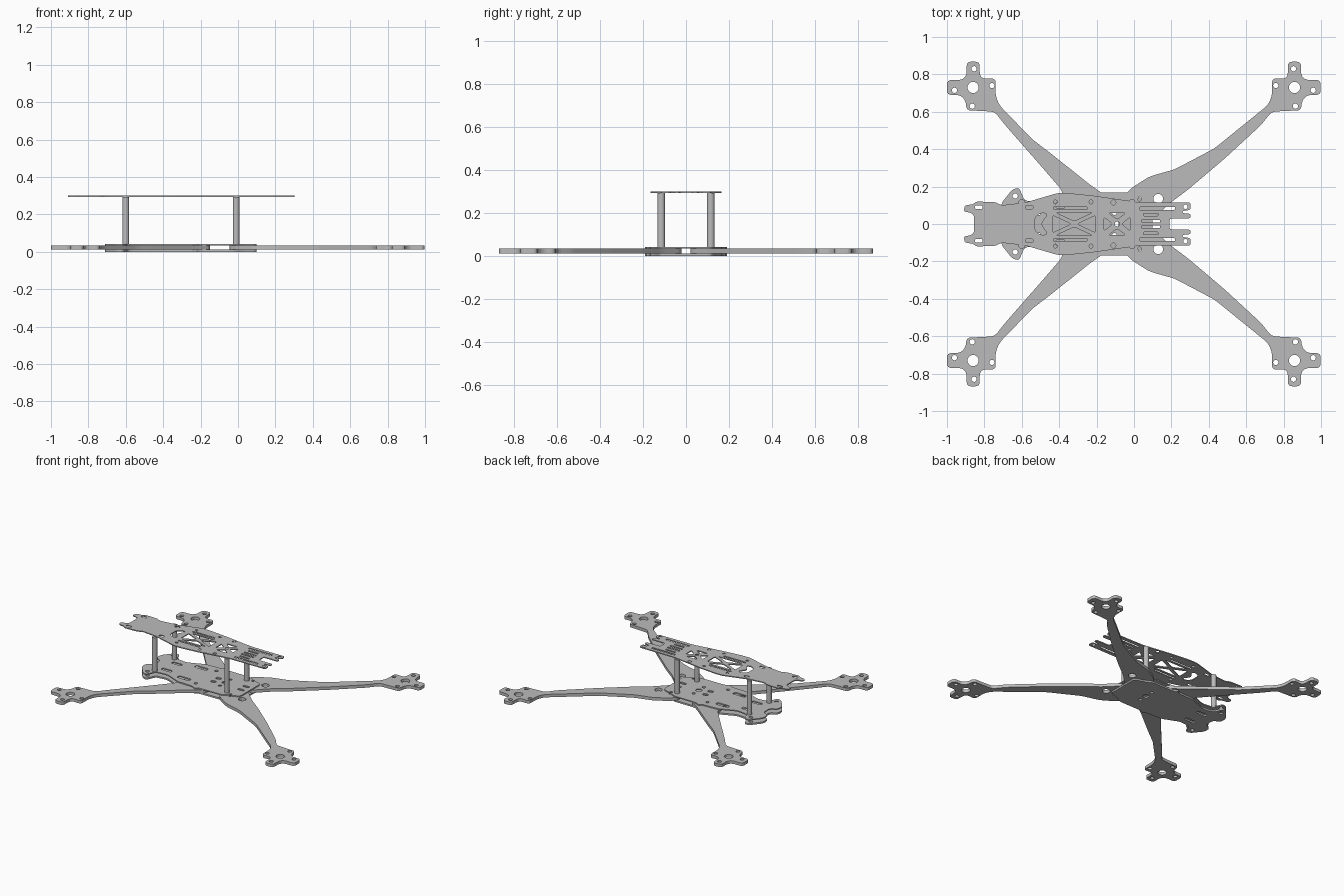
import bpy
import bmesh
import math
from mathutils import Vector

default_cube = bpy.data.objects.get("Cube")
if default_cube:
    bpy.data.objects.remove(default_cube, do_unlink=True)

# Single grey finish shared by every part
GREY = (0.5, 0.5, 0.5, 1)
grey = bpy.data.materials.new("plate grey")
grey.use_nodes = True
grey.diffuse_color = GREY
grey.node_tree.nodes["Principled BSDF"].inputs["Base Color"].default_value = GREY


def rounded(points, radius, steps=4):
    """Replace each corner of a closed outline with a short curve."""
    result = []
    count = len(points)
    for i in range(count):
        corner = Vector(points[i])
        before = Vector(points[i - 1]) - corner
        after = Vector(points[(i + 1) % count]) - corner
        start = corner + before.normalized() * min(radius, before.length * .45)
        end = corner + after.normalized() * min(radius, after.length * .45)
        for s in range(steps + 1):
            t = s / steps
            result.append(start.lerp(corner, t).lerp(corner.lerp(end, t), t))
    return result


def circle(x, y, radius, sides=20):
    return [(x + radius * math.cos(math.tau * i / sides),
             y + radius * math.sin(math.tau * i / sides)) for i in range(sides)]


def slot(x_min, x_max, y, width):
    h = width / 2
    box = [(x_min, y - h), (x_max, y - h), (x_max, y + h), (x_min, y + h)]
    return rounded(box, h * .8)


def flipped(points):
    return [(p[0], -p[1]) for p in points]


def both_sides(holes):
    return holes + [flipped(h) for h in holes]


def symmetric(half):
    """Close a half outline across the centre line."""
    return half + flipped(half)[::-1]


def plate(name, outline, holes, bottom, top):
    """Flat sheet cut from an outline with holes, given as a filled curve."""
    curve = bpy.data.curves.new(name + " profile", 'CURVE')
    curve.dimensions = '2D'
    curve.fill_mode = 'BOTH'
    curve.extrude = (top - bottom) / 2
    for loop in [outline] + holes:
        spline = curve.splines.new('POLY')
        spline.points.add(len(loop) - 1)
        for point, co in zip(spline.points, loop):
            point.co = (co[0], co[1], 0, 1)
        spline.use_cyclic_u = True
    profile = bpy.data.objects.new(name + " profile", curve)
    bpy.context.collection.objects.link(profile)
    bpy.context.view_layer.update()
    graph = bpy.context.evaluated_depsgraph_get()
    mesh = bpy.data.meshes.new_from_object(profile.evaluated_get(graph))
    bpy.data.objects.remove(profile, do_unlink=True)
    bm = bmesh.new()
    bm.from_mesh(mesh)
    bmesh.ops.remove_doubles(bm, verts=bm.verts, dist=.00005)
    bmesh.ops.recalc_face_normals(bm, faces=bm.faces)
    for face in bm.faces:
        face.smooth = False
    bm.to_mesh(mesh)
    bm.free()
    mesh.materials.clear()
    mesh.materials.append(grey)
    mesh.name = name
    part = bpy.data.objects.new(name, mesh)
    part.location.z = (top + bottom) / 2
    bpy.context.collection.objects.link(part)
    return part


# Layer heights, from the ground up
ARM_BOTTOM, ARM_TOP = .012, .034
DECK_TOP = .042
ROOF_BOTTOM, ROOF_TOP = .293, .3

# Motor pad: four lobes around a shaft hole, relative to the shaft
PAD = [(.12, -.045), (.12, .05), (.055, .045), (.035, .065), (.035, .138),
       (-.035, .138), (-.035, .065), (-.06, .04), (-.14, .04), (-.14, -.04),
       (-.07, -.04), (-.04, -.07), (-.035, -.123), (.04, -.125)]
PAD_HOLES = [(.005, .1), (-.1, -.015), (.1, .01), (-.005, -.1)]


def arm(name, shaft, outward, beam, holes):
    """Pair of arms, one on each side; outward is the x sign of the pad."""
    def place(p):
        return (shaft[0] - outward * p[0], shaft[1] + p[1])
    outline = rounded([place(p) for p in PAD] + beam, .025)
    cuts = [circle(*shaft, .03)] + holes
    cuts += [circle(*place(p), .014) for p in PAD_HOLES]
    plate("back_" + name, outline, cuts, ARM_BOTTOM, ARM_TOP)
    plate("front_" + name, flipped(outline), [flipped(c) for c in cuts],
          ARM_BOTTOM, ARM_TOP)


arm("right_arm", (-.86, .73), -1,
    [(-.745, .6), (-.69, .53), (-.506, .32), (-.385, .18), (-.36, .02),
     (-.15, .02), (-.15, .15), (-.235, .21), (-.452, .383), (-.543, .452),
     (-.72, .635)],
    [circle(-.26, .12, .012)])
arm("left_arm", (.858, .73), 1,
    [(.735, .6), (.68, .53), (.485, .35), (.29, .185), (.19, .11), (.1, .02),
     (-.045, .02), (-.045, .16), (-.01, .195), (.083, .254), (.217, .292),
     (.43, .404), (.715, .635)],
    [circle(.13, .135, .026), circle(.03, .135, .012)])

# Lower and upper decks that clamp the arms
deck = rounded(symmetric(
    [(-.66, .035), (-.71, .06), (-.71, .11), (-.65, .185), (-.615, .195),
     (-.585, .125), (-.5, .115), (-.38, .165), (-.25, .17), (-.23, .19),
     (-.205, .17), (-.02, .168), (.02, .145), (.1, .12)]), .02)
shared_holes = [circle(-.105, 0, .022)] + both_sides(
    [circle(-.105, .06, .012), circle(-.635, .15, .014), slot(-.58, -.5, .06, .025)])
plate("lower_deck", deck, shared_holes, 0, ARM_BOTTOM)
plate("upper_deck", deck, shared_holes + both_sides(
    [circle(-.26, .12, .012), circle(.03, .13, .01),
     slot(-.42, -.32, .1, .03), slot(-.2, -.16, .03, .025),
     slot(.02, .07, .03, .02)]), ARM_TOP, DECK_TOP)

# Roof plate with horned end, forked end and truss cutouts
roof = rounded(symmetric(
    [(-.855, .045), (-.875, .062), (-.91, .065), (-.905, .1), (-.86, .105),
     (-.845, .12), (-.74, .117), (-.71, .1), (-.58, .115), (-.41, .165),
     (-.35, .165), (-.22, .152), (.02, .117), (.303, .115), (.303, .075),
     (.26, .07), (.26, .058), (.303, .055), (.303, .03), (.19, .03)]), .015)


def triangle(a, b, c):
    return rounded([a, b, c], .012)


def truss(x_min, x_max, height, gap):
    """Four triangles leaving a crossed pair of struts."""
    middle, low, high = (x_min + x_max) / 2, x_min + gap, x_max - gap
    side = height - gap
    return [triangle((x_min, -side), (x_min, side), (middle - gap, 0)),
            triangle((x_max, side), (x_max, -side), (middle + gap, 0))
            ] + both_sides([triangle((low, height), (high, height), (middle, gap))])


window = rounded([(-.53, -.035), (-.53, .035), (-.5, .06), (-.46, .055),
                  (-.5, 0), (-.46, -.055), (-.5, -.06)], .02)
roof_holes = [window, circle(-.09, 0, .013)]
roof_holes += truss(-.435, -.205, .062, .016)
roof_holes += truss(-.16, -.02, .06, .024)
roof_holes += both_sides(
    [slot(-.85, -.81, .09, .02), slot(-.58, -.54, .09, .02),
     slot(-.43, -.25, .085, .014), slot(.03, .22, .083, .016),
     slot(.04, .14, .015, .014), slot(.05, .13, .05, .012),
     circle(-.11, .115, .013), circle(-.42, .118, .01),
     circle(-.23, .118, .01), circle(.275, .092, .012)])
plate("roof_plate", roof, roof_holes, ROOF_BOTTOM, ROOF_TOP)

# Standoff posts between the deck and the roof
for end, x in (("right", -.6), ("left", -.01)):
    for side, y in (("front", -.115), ("back", .115)):
        bpy.ops.mesh.primitive_cylinder_add(
            vertices=24, radius=.018, depth=ROOF_BOTTOM - DECK_TOP,
            location=(x, y, (ROOF_BOTTOM + DECK_TOP) / 2))
        post = bpy.context.object
        post.name = f"{side}_{end}_standoff"
        post.data.materials.append(grey)
        bpy.ops.object.shade_smooth_by_angle()
